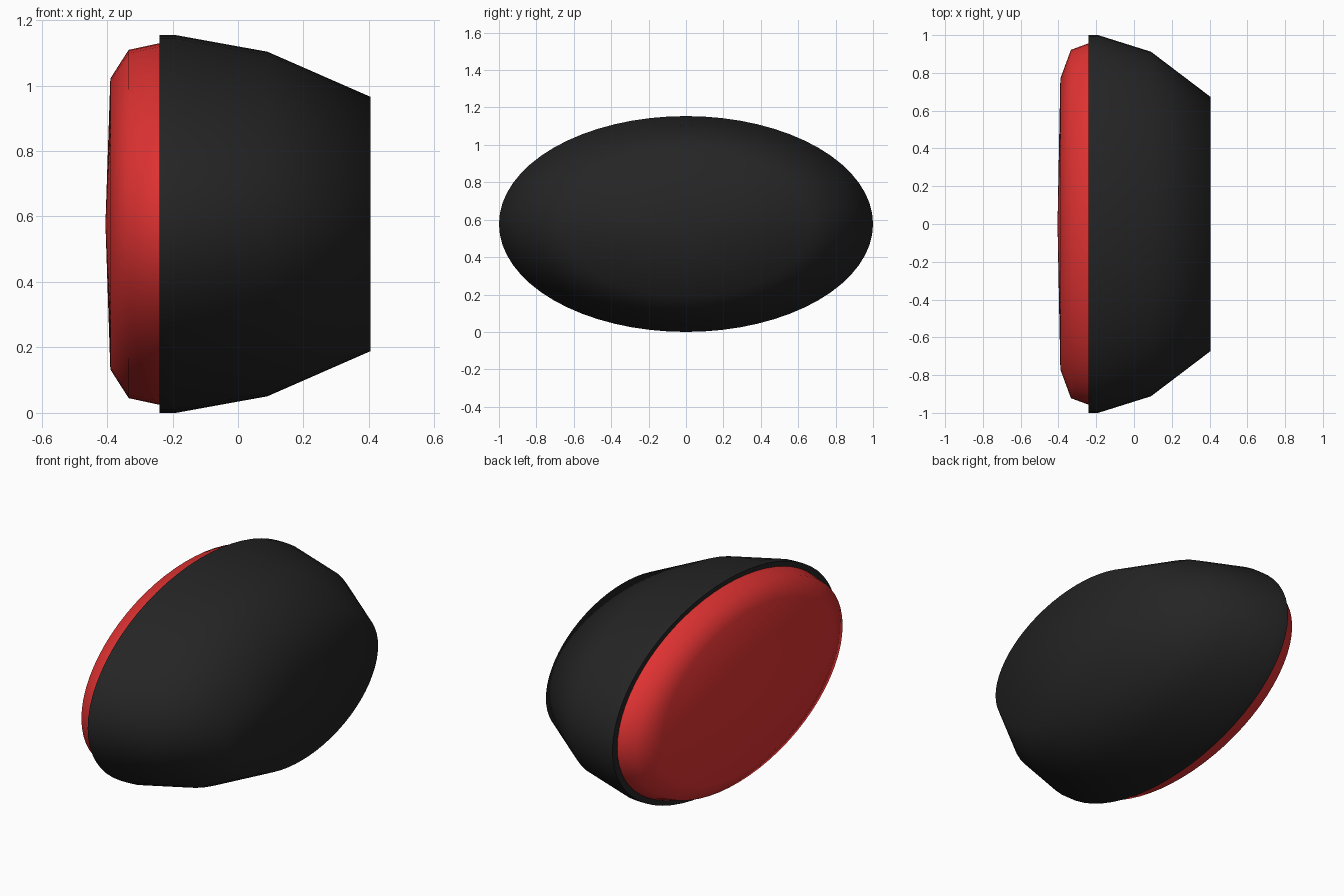
import bpy, bmesh
from math import cos, sin, tau, radians

SEGMENTS = 64
HALF_HEIGHT = 0.577  # height of the ellipse against a half width of one

cube = bpy.data.objects.get("Cube")
if cube:
    bpy.data.objects.remove(cube, do_unlink=True)


def make_material(name, rgb):
    mat = bpy.data.materials.new(name)
    mat.use_nodes = True
    colour = (*rgb, 1)
    mat.diffuse_color = colour
    mat.node_tree.nodes["Principled BSDF"].inputs["Base Color"].default_value = colour
    return mat


def loft(name, profile, mat, smooth_angle):
    """Skin elliptical rings given as (x, radius); zero radius closes an end."""
    bm = bmesh.new()
    rings = []
    for x, r in profile:
        if r == 0:
            rings.append([bm.verts.new((x, 0, HALF_HEIGHT))] * SEGMENTS)
            continue
        ring = []
        for i in range(SEGMENTS):
            a = tau * i / SEGMENTS
            ring.append(bm.verts.new((x, r * cos(a), HALF_HEIGHT * (1 + r * sin(a)))))
        rings.append(ring)
    for a, b in zip(rings, rings[1:]):
        for i in range(SEGMENTS):
            j = (i + 1) % SEGMENTS
            corners = dict.fromkeys((a[i], a[j], b[j], b[i]))
            bm.faces.new(corners)
    bmesh.ops.recalc_face_normals(bm, faces=bm.faces)
    mesh = bpy.data.meshes.new(name)
    bm.to_mesh(mesh)
    bm.free()
    mesh.materials.append(mat)
    obj = bpy.data.objects.new(name, mesh)
    bpy.context.collection.objects.link(obj)
    bpy.ops.object.select_all(action="DESELECT")
    obj.select_set(True)
    bpy.context.view_layer.objects.active = obj
    bpy.ops.object.shade_smooth_by_angle(angle=radians(smooth_angle))
    return obj


black = make_material("black plastic", (0.018, 0.018, 0.018))
red = make_material("red lens", (0.75, 0.032, 0.032))

# Tapered housing with a flat closed end and a narrow rim around the lens
loft("housing", [(-0.24, 0), (-0.24, 0.94), (-0.24, 1), (-0.19, 1),
                 (0.09, 0.912), (0.405, 0.673), (0.405, 0)], black, 75)

# Shallow domed lens seated in the rim
loft("lens", [(-0.23, 0), (-0.23, 0.961), (-0.24, 0.957), (-0.334, 0.922),
              (-0.39, 0.77), (-0.405, 0)], red, 75)
